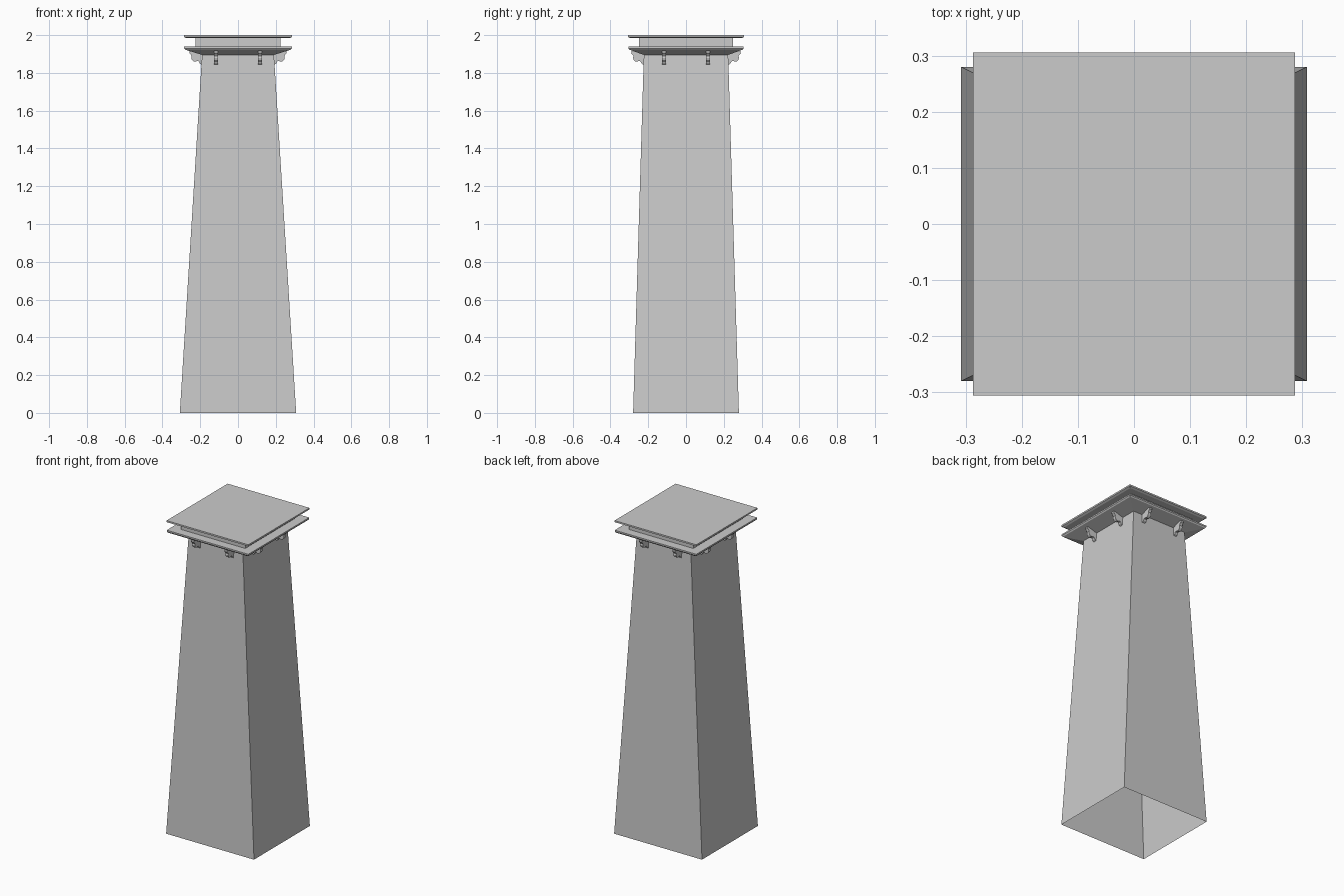
import bpy, bmesh, math
from mathutils import Matrix, Vector

cube = bpy.data.objects.get("Cube")
if cube:
    bpy.data.objects.remove(cube, do_unlink=True)

stone = bpy.data.materials.new("grey_stone")
stone.use_nodes = True
stone.diffuse_color = (0.6, 0.6, 0.6, 1)
stone.node_tree.nodes["Principled BSDF"].inputs["Base Color"].default_value = (0.6, 0.6, 0.6, 1)


def add_object(name, bm):
    bmesh.ops.recalc_face_normals(bm, faces=bm.faces)
    mesh = bpy.data.meshes.new(name)
    bm.to_mesh(mesh)
    bm.free()
    mesh.materials.append(stone)
    obj = bpy.data.objects.new(name, mesh)
    bpy.context.collection.objects.link(obj)
    return obj


def loft(name, levels, capped=True):
    """Stack rectangles given as (half x, half y, z)."""
    bm = bmesh.new()
    rings = [[bm.verts.new((sx * hx, sy * hy, z))
              for sx, sy in ((-1, -1), (1, -1), (1, 1), (-1, 1))]
             for hx, hy, z in levels]
    for low, high in zip(rings, rings[1:]):
        for i in range(4):
            j = (i + 1) % 4
            bm.faces.new((low[i], low[j], high[j], high[i]))
    if capped:
        bm.faces.new(rings[0])
        bm.faces.new(rings[-1])
    return add_object(name, bm)


TOP_X, TOP_Y = 0.19, 0.223

# Tapered hollow shaft, open underneath
shaft = loft("shaft", [(0.308, 0.28, 0), (TOP_X, TOP_Y, 1.9)], capped=False)
bm = bmesh.new()
bm.from_mesh(shaft.data)
bm.normal_update()
for f in bm.faces:
    if f.normal.dot(Vector((*f.calc_center_median().xy, 0))) < 0:
        f.normal_flip()
bm.to_mesh(shaft.data)
bm.free()

# Capital: lower slab with sloping underside, recessed neck, top slab
loft("lower_slab", [(TOP_X, TOP_Y, 1.895), (0.28, 0.3, 1.923),
                    (0.286, 0.305, 1.93), (0.286, 0.305, 1.939)])
loft("neck", [(0.226, 0.25, 1.936), (0.226, 0.25, 1.988)])
loft("top_slab", [(0.275, 0.294, 1.984), (0.287, 0.306, 1.99), (0.287, 0.306, 2.0)])

# Scrolled brackets: (distance out from the shaft, height)
PROFILE = [(-0.01, 1.915), (0.066, 1.915), (0.067, 1.904), (0.06, 1.897),
           (0.055, 1.889), (0.057, 1.88), (0.054, 1.869), (0.045, 1.861),
           (0.034, 1.859), (0.026, 1.864), (0.018, 1.861), (0.013, 1.85),
           (0.004, 1.844), (-0.01, 1.844)]


def bracket(name, angle, reach, offset):
    bm = bmesh.new()
    face = bm.faces.new([bm.verts.new((reach + d, offset - 0.01, z)) for d, z in PROFILE])
    new = bmesh.ops.extrude_face_region(bm, geom=[face])["geom"]
    bmesh.ops.translate(bm, vec=(0, 0.02, 0),
                        verts=[v for v in new if isinstance(v, bmesh.types.BMVert)])
    bm.transform(Matrix.Rotation(angle, 4, "Z"))
    add_object(name, bm)


for i, side in enumerate(("left", "back", "right", "front")):
    reach = TOP_X if i % 2 == 0 else TOP_Y
    for n, offset in enumerate((-0.117, 0.117), 1):
        bracket(f"{side}_bracket_{n}", i * math.pi / 2, reach, offset)
